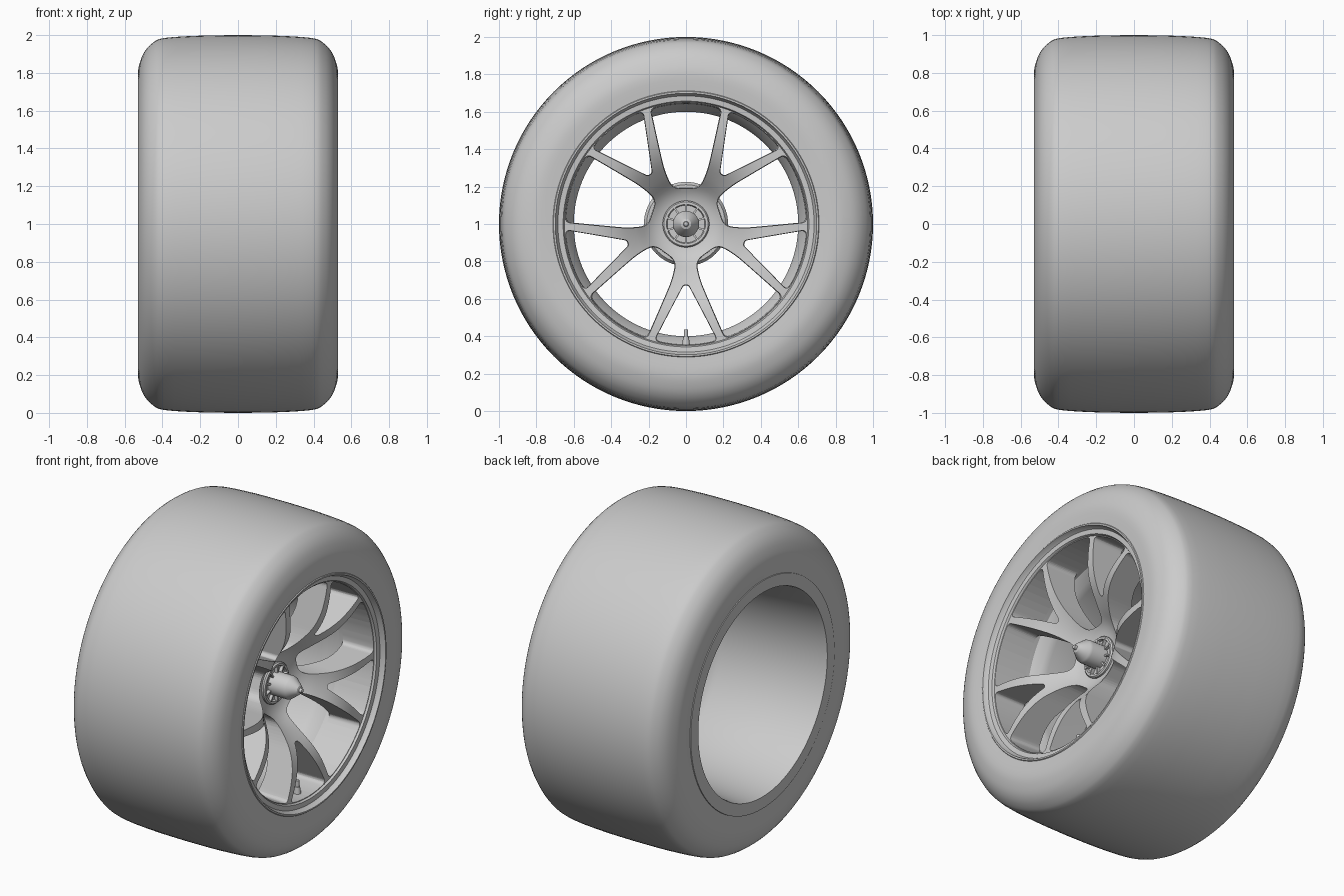
import bpy, bmesh
from math import sin, cos, pi, radians
from mathutils import Vector

if "Cube" in bpy.data.objects:
    bpy.data.objects.remove(bpy.data.objects["Cube"])

CZ = 1.0  # axle height


def finish(name, bm, smooth=30):
    bmesh.ops.recalc_face_normals(bm, faces=bm.faces)
    me = bpy.data.meshes.new(name)
    bm.to_mesh(me)
    bm.free()
    ob = bpy.data.objects.new(name, me)
    bpy.context.collection.objects.link(ob)
    if smooth:
        shade(ob, smooth)
    return ob


def shade(ob, angle):
    bpy.ops.object.select_all(action='DESELECT')
    ob.select_set(True)
    bpy.context.view_layer.objects.active = ob
    bpy.ops.object.shade_smooth_by_angle(angle=radians(angle))


def polar(x, r, a):
    return Vector((x, r * cos(a), CZ + r * sin(a)))


def lathe(name, profile, seg=96, closed=True, smooth=30):
    """Revolve (x, r) points around the axle."""
    bm = bmesh.new()
    rings = [[bm.verts.new(polar(x, r, 2 * pi * i / seg)) for i in range(seg)] for x, r in profile]
    n = len(rings)
    for j in range(n if closed else n - 1):
        A, B = rings[j], rings[(j + 1) % n]
        for i in range(seg):
            k = (i + 1) % seg
            bm.faces.new((A[i], A[k], B[k], B[i]))
    if not closed:
        bm.faces.new(rings[0])
        bm.faces.new(rings[-1])
    return finish(name, bm, smooth)


def soften(pts, sub=4):
    """Catmull-Rom through open profile points."""
    p = [Vector(q) for q in pts]
    p = [2 * p[0] - p[1]] + p + [2 * p[-1] - p[-2]]
    out = []
    for i in range(1, len(p) - 2):
        a, b, c, d = p[i - 1:i + 3]
        for s in range(sub):
            t = s / sub
            out.append(0.5 * (2 * b + (c - a) * t + (2 * a - 5 * b + 4 * c - d) * t * t
                              + (3 * b - a - 3 * c + d) * t ** 3))
    return [tuple(v) for v in out] + [tuple(p[-2])]


# Tyre: symmetric slick with rounded shoulders
half = soften([(0.525, 0.71), (0.53, 0.80), (0.518, 0.86), (0.493, 0.915),
               (0.45, 0.96), (0.39, 0.985), (0.2, 0.997), (0, 1.0)], 3)
lathe("tyre", half + [(-x, r) for x, r in reversed(half[:-1])], seg=128)

# Rim: front lip, stepped barrel, flat back flange
lathe("rim", [(0.49, 0.715), (0.522, 0.714), (0.53, 0.708), (0.53, 0.699), (0.51, 0.692),
              (0.50, 0.685), (0.497, 0.657), (0.48, 0.648), (0.25, 0.643), (0.20, 0.61),
              (0.16, 0.60), (-0.2, 0.606), (-0.5, 0.63), (-0.53, 0.636), (-0.53, 0.71),
              (-0.5, 0.715)], seg=128)

# Spoke spider: dished disc, then ten pockets cut through it
front = soften([(0.25, 0.05), (0.25, 0.12), (0.28, 0.19), (0.355, 0.27), (0.425, 0.36),
                (0.465, 0.45), (0.482, 0.55), (0.485, 0.67)])
back = soften([(0.27, 0.67), (0.30, 0.52), (0.28, 0.41), (0.21, 0.30), (0.13, 0.21), (0.12, 0.05)])
spokes = lathe("spokes", front + back, seg=120)


def fillet(pts):
    """Round polygon corners; each point is (u, v, rounding distance)."""
    out = []
    for i, (u, v, d) in enumerate(pts):
        p = Vector((u, v))
        if d == 0:
            out.append(p)
            continue
        a, b = Vector(pts[i - 1][:2]), Vector(pts[(i + 1) % len(pts)][:2])
        s = p + (a - p).normalized() * d
        e = p + (b - p).normalized() * d
        for k in range(7):
            t = k / 6
            out.append(s * (1 - t) ** 2 + p * 2 * t * (1 - t) + e * t * t)
    return out


def pocket(half_angle, inner, corner):
    """Outer arc plus mirrored inner points (u along the radius, v across)."""
    arc = []
    for k in range(-4, 5):
        a = radians(half_angle) * k / 4
        arc.append((0.645 * cos(a), 0.645 * sin(a), corner if abs(k) == 4 else 0))
    return fillet(arc + inner + [(u, -v, d) for u, v, d in reversed(inner)])


wide = pocket(17.2, [(0.28, 0.117, 0.055), (0.185, 0.075, 0.045)], 0.03)
vee = pocket(15.2, [(0.325, 0.014, 0.012)], 0.03)

bm = bmesh.new()
for k in range(5):
    for outline, start in ((wide, 90), (vee, -90)):
        a = radians(start + 72 * k)
        mid = sum(outline, Vector((0, 0))) / len(outline)
        loops = []
        for x, s in ((0.6, 1.02), (0.0, 0.95)):   # drafted walls
            ring = []
            for p in outline:
                u, v = mid + (p - mid) * s
                ring.append(bm.verts.new((x, u * cos(a) - v * sin(a), CZ + u * sin(a) + v * cos(a))))
            loops.append(ring)
        A, B = loops
        bm.faces.new(A)
        bm.faces.new(B[::-1])
        for i in range(len(A)):
            j = (i + 1) % len(A)
            bm.faces.new((A[i], B[i], B[j], A[j]))
cutter = finish("pocket_cutter", bm, 0)
cutter.hide_render = True

mod = spokes.modifiers.new("pockets", 'BOOLEAN')
mod.operation = 'DIFFERENCE'
mod.solver = 'EXACT'
mod.object = cutter
bpy.context.view_layer.objects.active = spokes
bpy.ops.object.modifier_apply(modifier=mod.name)
bpy.data.objects.remove(cutter)
shade(spokes, 30)

# Hub pad behind the spokes
lathe("hub", [(0.04, 0.215), (0.05, 0.225), (0.16, 0.225), (0.18, 0.21), (0.18, 0.10), (0.04, 0.10)])

# Centre-lock collar and pointed nut
lathe("nut_collar", [(0.23, 0.125), (0.262, 0.125), (0.27, 0.118), (0.27, 0.105),
                     (0.255, 0.10), (0.255, 0.04), (0.23, 0.04)], seg=48)
lathe("nut", [(0.10, 0.07), (0.36, 0.07), (0.375, 0.066), (0.425, 0.028), (0.43, 0.014),
              (0.445, 0.012), (0.448, 0.006)], seg=48, closed=False)

# Radial ribs on the collar
bm = bmesh.new()
for k in range(10):
    a = pi / 2 + 2 * pi * k / 10
    new = bmesh.ops.create_cube(bm, size=1)["verts"]
    for v in new:
        x, u, w = 0.262 + v.co.x * 0.025, 0.088 + v.co.y * 0.045, v.co.z * 0.01
        v.co = (x, u * cos(a) - w * sin(a), CZ + u * sin(a) + w * cos(a))
finish("collar_ribs", bm)

# Tyre valve at the bottom of the rim
bm = bmesh.new()
for z, r1, r2, h in ((0.372, 0.022, 0.015, 0.05), (0.415, 0.011, 0.011, 0.04)):
    new = bmesh.ops.create_cone(bm, cap_ends=True, segments=20, radius1=r1, radius2=r2, depth=h)["verts"]
    bmesh.ops.translate(bm, verts=new, vec=(0.41, 0, z))
finish("valve", bm)
